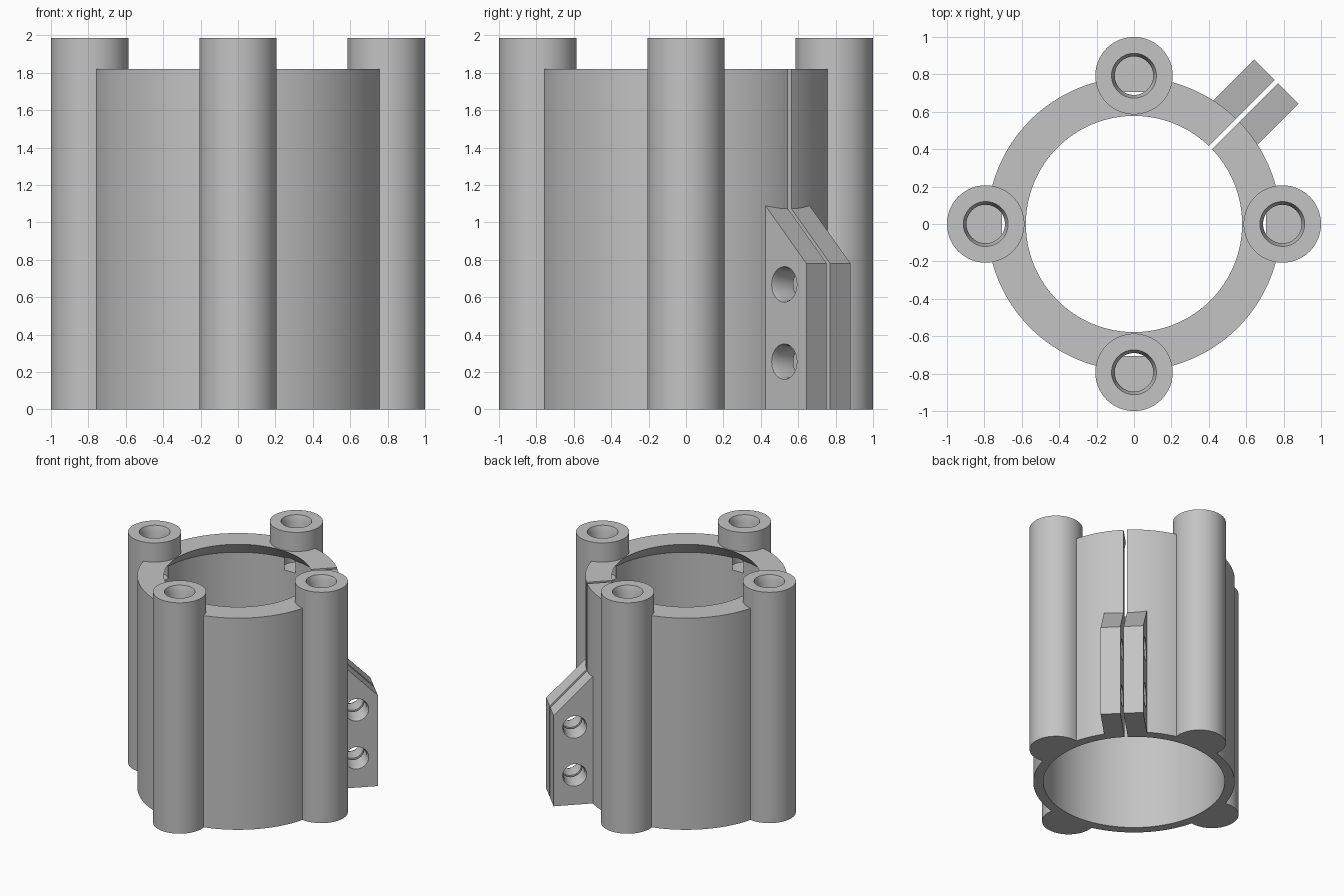
import bpy
import bmesh
from math import pi, cos, sin
from mathutils import Matrix

cube = bpy.data.objects.get("Cube")
if cube:
    bpy.data.objects.remove(cube, do_unlink=True)

RING_R, RING_H = 0.785, 1.82
POST_R, POST_H, POST_C = 0.207, 1.985, 0.793
LUG_W, LUG_END, SLIT = 0.334, 1.077, 0.026

grey = bpy.data.materials.new("plain_grey")
grey.use_nodes = True
grey.diffuse_color = (0.55, 0.55, 0.55, 1)
grey.node_tree.nodes["Principled BSDF"].inputs["Base Color"].default_value = grey.diffuse_color


def finish(name, bm, matrix):
    bmesh.ops.recalc_face_normals(bm, faces=bm.faces)
    bm.transform(matrix)
    mesh = bpy.data.meshes.new(name)
    bm.to_mesh(mesh)
    bm.free()
    mesh.materials.append(grey)
    obj = bpy.data.objects.new(name, mesh)
    bpy.context.collection.objects.link(obj)
    return obj


def lathe(name, profile, sides, matrix=Matrix()):
    """Solid of revolution about z from (radius, height) points."""
    bm = bmesh.new()
    rings = [[bm.verts.new((r * cos(2 * pi * i / sides), r * sin(2 * pi * i / sides), z))
              for i in range(sides)] for r, z in profile]
    for low, high in zip(rings, rings[1:]):
        for i in range(sides):
            j = (i + 1) % sides
            bm.faces.new((low[i], low[j], high[j], high[i]))
    bm.faces.new(rings[0])
    bm.faces.new(rings[-1])
    return finish(name, bm, matrix)


def prism(name, outline, width, matrix):
    """Outline in the xz plane, extruded symmetrically along y."""
    bm = bmesh.new()
    face = bm.faces.new([bm.verts.new((x, -width / 2, z)) for x, z in outline])
    extruded = bmesh.ops.extrude_face_region(bm, geom=[face])["geom"]
    moved = [v for v in extruded if isinstance(v, bmesh.types.BMVert)]
    bmesh.ops.translate(bm, verts=moved, vec=(0, width, 0))
    return finish(name, bm, matrix)


def combine(target, tool, operation):
    mod = target.modifiers.new(operation.lower(), "BOOLEAN")
    mod.operation, mod.solver, mod.object = operation, "EXACT", tool
    bpy.context.view_layer.objects.active = target
    bpy.ops.object.modifier_apply(modifier=mod.name)
    bpy.data.objects.remove(tool, do_unlink=True)


diagonal = Matrix.Rotation(pi / 4, 4, "Z")
post_spots = [Matrix.Rotation(k * pi / 2, 4, "Z") @ Matrix.Translation((POST_C, 0, 0))
              for k in range(4)]

# Sleeve with four posts and the clamping lug
body = lathe("clamp_sleeve", [(RING_R, 0), (RING_R, RING_H)], 128)
for spot in post_spots:
    combine(body, lathe("post", [(POST_R, 0), (POST_R, POST_H)], 64, spot), "UNION")
lug_outline = [(0.74, 0), (LUG_END, 0), (LUG_END, 0.78), (0.74, 0.78 + LUG_END - 0.74)]
combine(body, prism("lug", lug_outline, LUG_W, diagonal), "UNION")

# Bore, narrowing to a conical lip at the top
bore = [(0.707, -0.1), (0.707, RING_H - 0.129), (0.578, RING_H), (0.578, 2.1)]
combine(body, lathe("bore", bore, 128), "DIFFERENCE")

# Blind screw holes in the posts
hole = [(0.103, POST_H - 0.4), (0.103, POST_H - 0.05), (0.12, POST_H), (0.12, 2.1)]
for spot in post_spots:
    combine(body, lathe("post_hole", hole, 48, spot), "DIFFERENCE")

# Bolt holes across the lug
half = LUG_W / 2
bolt = [(0.095, -0.3), (0.095, -half), (0.085, 0.03 - half),
        (0.085, half - 0.03), (0.095, half), (0.095, 0.3)]
for z in (0.255, 0.668):
    place = diagonal @ Matrix.Translation((0.91, 0, z)) @ Matrix.Rotation(pi / 2, 4, "X")
    combine(body, lathe("bolt_hole", bolt, 48, place), "DIFFERENCE")

# Clamping slit through sleeve and lug
slit = [(0.3, -0.1), (1.3, -0.1), (1.3, 2.1), (0.3, 2.1)]
combine(body, prism("slit", slit, SLIT, diagonal), "DIFFERENCE")

bpy.ops.object.select_all(action="DESELECT")
body.select_set(True)
bpy.context.view_layer.objects.active = body
bpy.ops.object.shade_smooth_by_angle(angle=pi / 6)
